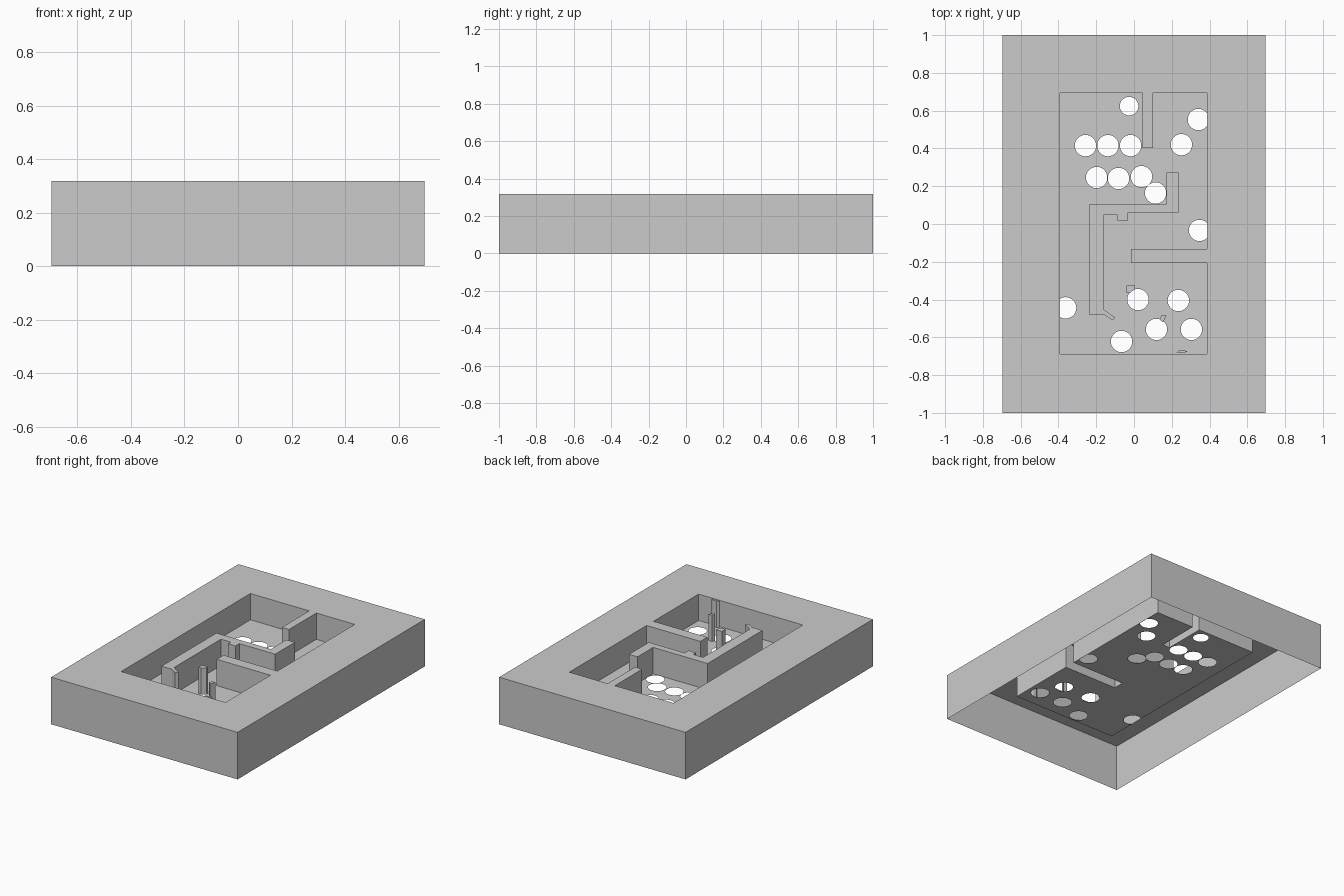
import bpy, bmesh
from math import sin, cos, tau

if "Cube" in bpy.data.objects:
    bpy.data.objects.remove(bpy.data.objects["Cube"])

TOP, FLOOR = 0.318, 0.14


def loop_at(bm, pts, z):
    verts = [bm.verts.new((x, y, z)) for x, y in pts]
    edges = [bm.edges.new((verts[i - 1], verts[i])) for i in range(len(verts))]
    return verts, edges


def finish(bm, name):
    me = bpy.data.meshes.new(name)
    bm.to_mesh(me)
    bm.free()
    ob = bpy.data.objects.new(name, me)
    bpy.context.collection.objects.link(ob)
    return ob


def sheet(name, loops, z):
    """Flat sheet: first loop is the outline, the others are holes."""
    bm = bmesh.new()
    edges = []
    for pts in loops:
        edges += loop_at(bm, pts, z)[1]
    bmesh.ops.triangle_fill(bm, edges=edges, use_beauty=True, normal=(0, 0, 1))
    return finish(bm, name)


def wall(name, pts, z0, z1, cap=False):
    """Upright band along a closed outline, with an optional top."""
    bm = bmesh.new()
    low, _ = loop_at(bm, pts, z0)
    high, _ = loop_at(bm, pts, z1)
    for i in range(len(pts)):
        bm.faces.new((low[i - 1], low[i], high[i], high[i - 1]))
    if cap:
        bm.faces.new(high)
        bmesh.ops.recalc_face_normals(bm, faces=bm.faces)
        bm.faces.ensure_lookup_table()
        if bm.faces[-1].normal.z < 0:
            bmesh.ops.reverse_faces(bm, faces=bm.faces)
    return finish(bm, name)


# Outer case and pit outlines; the pit outline steps around two attached walls
case = [(-.697, -1), (.697, -1), (.697, 1), (-.697, 1)]
L, R, B, T = -.393, .387, -.687, .694
pit = [(L, B), (R, B), (R, -.206), (-.015, -.206), (-.015, -.132), (R, -.132),
       (R, T), (.1, T), (.1, .402), (.046, .402), (.046, T), (L, T)]

wall("case_sides", case, 0, TOP)
sheet("top_frame", [case, pit], TOP)
wall("pit_walls", pit[::-1], FLOOR, TOP)

# Floor with ball holes, the ones at the border cut straight
holes = [(-.026, .624), (.341, .553), (-.257, .415), (-.138, .415), (-.018, .415),
         (.251, .42), (-.198, .246), (-.082, .241), (.04, .251), (.114, .164),
         (.347, -.034), (-.362, -.444), (.021, -.4), (.235, -.405),
         (-.066, -.622), (.119, -.558), (.304, -.558)]


def hole(i, x, y, n=48):
    r = .049 if i == 0 else .0565
    pts = []
    for k in range(n):
        a = tau * (k + .5) / n
        pts.append((min(max(x + r * cos(a), L + .001), R - .001), y + r * sin(a)))
    return pts


sheet("pit_floor", [pit] + [hole(i, *c) for i, c in enumerate(holes)], FLOOR)

# Free-standing maze wall and small posts
wall("maze_wall", [(-.235, .105), (-.235, -.481), (-.156, -.481), (-.114, -.51),
                   (-.1, -.495), (-.161, -.452), (-.161, .048), (-.087, .048),
                   (-.087, .018), (-.032, .018), (-.032, .06), (.236, .06),
                   (.236, .272), (.172, .272), (.172, .105)], FLOOR, TOP, True)
wall("square_post", [(-.04, -.365), (-.022, -.365), (.005, -.345), (.005, -.326),
                     (-.04, -.326)], FLOOR, TOP, True)
wall("slanted_post", [(.135, -.505), (.155, -.52), (.172, -.484), (.145, -.484)],
     FLOOR, TOP, True)
wall("edge_post", [(.225, -.68), (.25, -.682), (.265, -.682), (.283, -.675),
                   (.265, -.668), (.24, -.668)], FLOOR, TOP, True)
